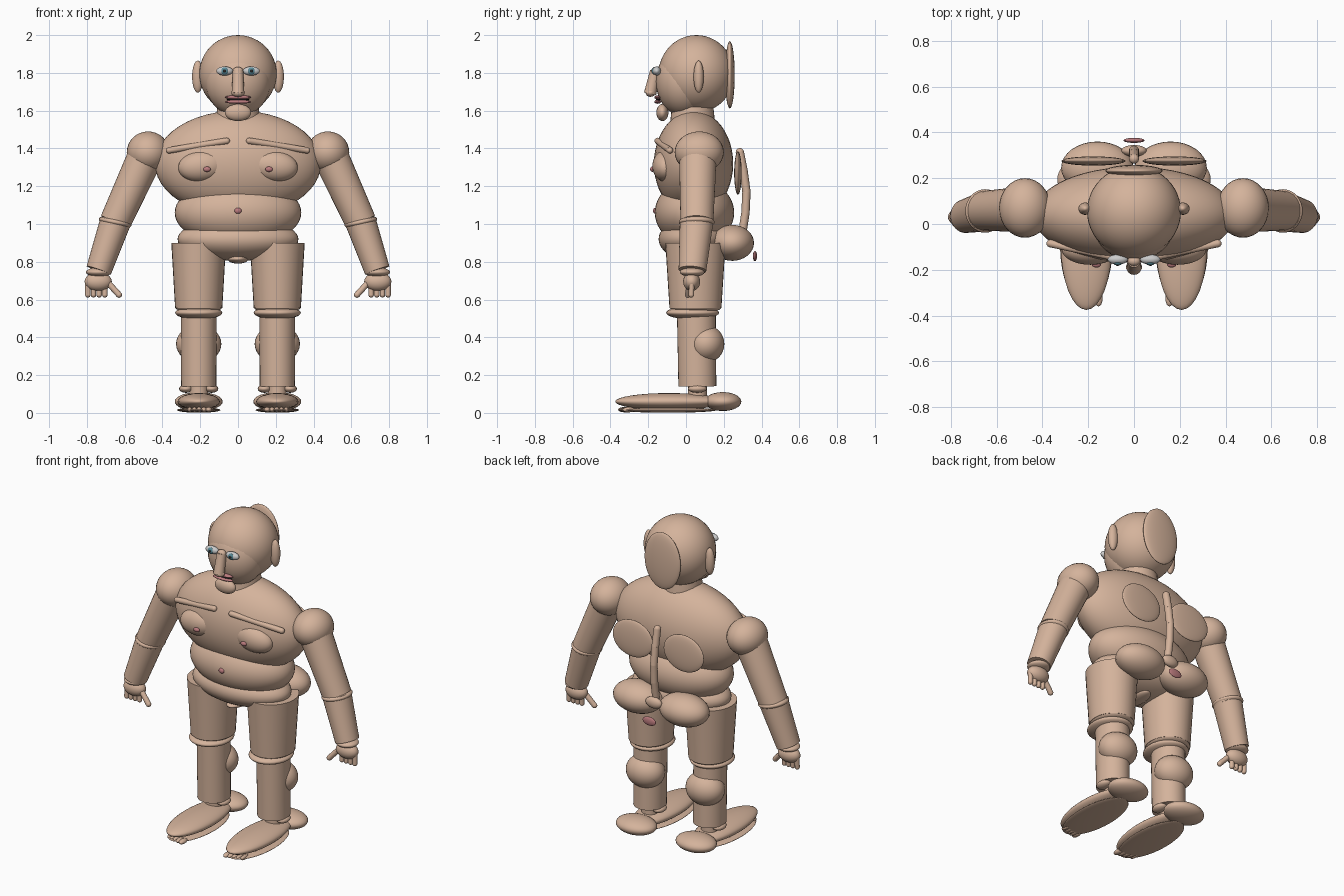
import bpy, math
from mathutils import Vector, Matrix


def material(name, rgb):
    m = bpy.data.materials.new(name)
    m.diffuse_color = (*rgb, 1)
    return m


SKIN = material("skin", (0.66, 0.45, 0.33))
PINK = material("pink", (0.50, 0.20, 0.21))
WHITE = material("eye_white", (0.88, 0.88, 0.88))
IRIS = material("iris", (0.10, 0.26, 0.32))
BLACK = material("black", (0.02, 0.02, 0.02))


def finish(name, mat):
    o = bpy.context.object
    o.name = name
    o.data.materials.append(mat)
    bpy.ops.object.shade_smooth_by_angle(angle=math.radians(40))
    return o


def ball(name, c, r, mat=SKIN, rot=(0, 0, 0), seg=32):
    bpy.ops.mesh.primitive_uv_sphere_add(segments=seg, ring_count=seg // 2, location=c, rotation=rot)
    bpy.context.object.scale = r
    return finish(name, mat)


def limb(name, a, b, r1, r2, mat=SKIN, stretch=1.0, seg=32):
    """Tapered cylinder from a to b; stretch widens it along y."""
    a, b = Vector(a), Vector(b)
    d = b - a
    bpy.ops.mesh.primitive_cone_add(vertices=seg, radius1=r1, radius2=r2, depth=d.length)
    o = bpy.context.object
    q = Vector((0, 0, 1)).rotation_difference(d).to_matrix().to_4x4()
    s = Matrix.Diagonal((1, stretch, 1, 1))
    o.data.transform(Matrix.Translation((a + b) / 2) @ s @ q)
    return finish(name, mat)


def rod(name, pts, r, mat=SKIN):
    """Round-ended rod through points."""
    for i, (p, q) in enumerate(zip(pts, pts[1:])):
        limb(name, p, q, r, r, mat, seg=16)
    for p in pts:
        ball(name + "_end", p, (r, r, r), mat, seg=16)


# head
ball("cranium", (0, 0.055, 1.795), (0.205, 0.2, 0.205), seg=48)
ball("face", (0, -0.01, 1.755), (0.175, 0.15, 0.185))
ball("hair_cap", (0, 0.232, 1.79), (0.125, 0.026, 0.178))
ball("chin", (0, -0.125, 1.59), (0.07, 0.032, 0.045))
limb("nose", (0, -0.19, 1.69), (0, -0.162, 1.81), 0.033, 0.028, seg=16)
ball("nose_tip", (0, -0.188, 1.695), (0.036, 0.026, 0.022), seg=16)
ball("nose_bridge", (0, -0.162, 1.81), (0.028, 0.022, 0.022), seg=16)
for z in (1.671, 1.647):
    ball("lip", (0, -0.15, z), (0.07, 0.018, 0.0105), PINK)
ball("mouth", (0, -0.148, 1.659), (0.06, 0.012, 0.006), BLACK, seg=16)

# torso
limb("neck", (0, 0.035, 1.48), (0, 0.035, 1.62), 0.125, 0.11)
ball("chest", (0, 0.04, 1.32), (0.44, 0.21, 0.28), seg=48)
ball("abdomen", (0, 0.045, 1.06), (0.335, 0.21, 0.18), seg=48)
ball("navel", (0, -0.163, 1.07), (0.019, 0.012, 0.016), PINK, seg=16)
ball("pelvis", (0, 0.04, 0.92), (0.32, 0.185, 0.115), seg=48)
ball("crotch", (0, 0.02, 0.815), (0.055, 0.11, 0.025))

# back details
rod("spine", [(0, 0.285, 1.38), (0, 0.305, 1.28), (0, 0.32, 1.17), (0, 0.315, 1.06), (0, 0.298, 0.95)], 0.022)
ball("tailbone", (0, 0.32, 0.93), (0.055, 0.025, 0.035))
ball("rear_spot", (0, 0.365, 0.83), (0.046, 0.011, 0.027), PINK)

for s in (-1, 1):
    # face sides
    ball("ear", (s * 0.213, 0.067, 1.78), (0.03, 0.027, 0.085))
    ball("eye", (s * 0.071, -0.155, 1.81), (0.044, 0.022, 0.024), WHITE)
    ball("iris", (s * 0.071, -0.17, 1.81), (0.02, 0.011, 0.02), IRIS, seg=16)
    ball("pupil", (s * 0.071, -0.178, 1.81), (0.009, 0.005, 0.009), BLACK, seg=16)

    # chest, back and rear
    ball("breast", (s * 0.19, -0.11, 1.307), (0.127, 0.068, 0.082), rot=(0, s * 0.12, 0))
    ball("nipple", (s * 0.164, -0.178, 1.29), (0.02, 0.012, 0.014), PINK, seg=16)
    rod("collarbone", [(s * 0.365, -0.085, 1.39), (s * 0.06, -0.15, 1.44)], 0.017)
    ball("shoulder_blade", (s * 0.177, 0.275, 1.27), (0.14, 0.02, 0.115))
    ball("buttock", (s * 0.16, 0.245, 0.9), (0.158, 0.115, 0.095))

    # arm
    ball("shoulder", (s * 0.476, 0.07, 1.38), (0.113, 0.13, 0.11))
    limb("upper_arm", (s * 0.485, 0.063, 1.37), (s * 0.65, 0.058, 1.01), 0.095, 0.083, stretch=1.05)
    ball("elbow", (s * 0.65, 0.057, 1.01), (0.088, 0.095, 0.03), rot=(0, s * -0.2, 0))
    limb("forearm", (s * 0.65, 0.055, 1.01), (s * 0.737, 0.035, 0.755), 0.082, 0.068, stretch=1.08)
    ball("wrist", (s * 0.737, 0.033, 0.745), (0.068, 0.065, 0.025))
    ball("palm", (s * 0.74, 0.03, 0.695), (0.072, 0.045, 0.05))
    for i in range(4):
        x = 0.705 + i * 0.03
        rod("finger", [(s * x, 0.03, 0.68), (s * x, 0.028, 0.625)], 0.0145)
    rod("thumb", [(s * 0.68, 0.02, 0.68), (s * 0.63, 0.01, 0.625)], 0.016)

    # leg
    x = s * 0.208
    limb("thigh", (x, 0.05, 0.555), (x, 0.05, 0.9), 0.125, 0.145, stretch=1.1)
    ball("thigh_end", (x, 0.05, 0.56), (0.124, 0.138, 0.035))
    ball("knee", (x, 0.035, 0.53), (0.125, 0.14, 0.035))
    limb("shin", (x, 0.06, 0.14), (x, 0.055, 0.53), 0.093, 0.095, stretch=1.08)
    ball("calf", (x, 0.105, 0.365), (0.12, 0.098, 0.1))
    limb("ankle", (x, 0.06, 0.08), (x, 0.06, 0.16), 0.05, 0.05)
    for k in (-1, 1):
        ball("ankle_bone", (x + k * 0.068, 0.06, 0.128), (0.036, 0.05, 0.022), seg=16)

    # foot
    ball("foot", (x, -0.09, 0.06), (0.112, 0.285, 0.045))
    ball("heel", (x, 0.195, 0.06), (0.127, 0.098, 0.05))
    ball("sole", (x, -0.095, 0.015), (0.115, 0.26, 0.014))
    for i in range(5):
        ball("toe", (s * (0.155 + i * 0.025), -0.325 + i * 0.006, 0.017),
             (0.018 - i * 0.0015, 0.035, 0.014), seg=16)
